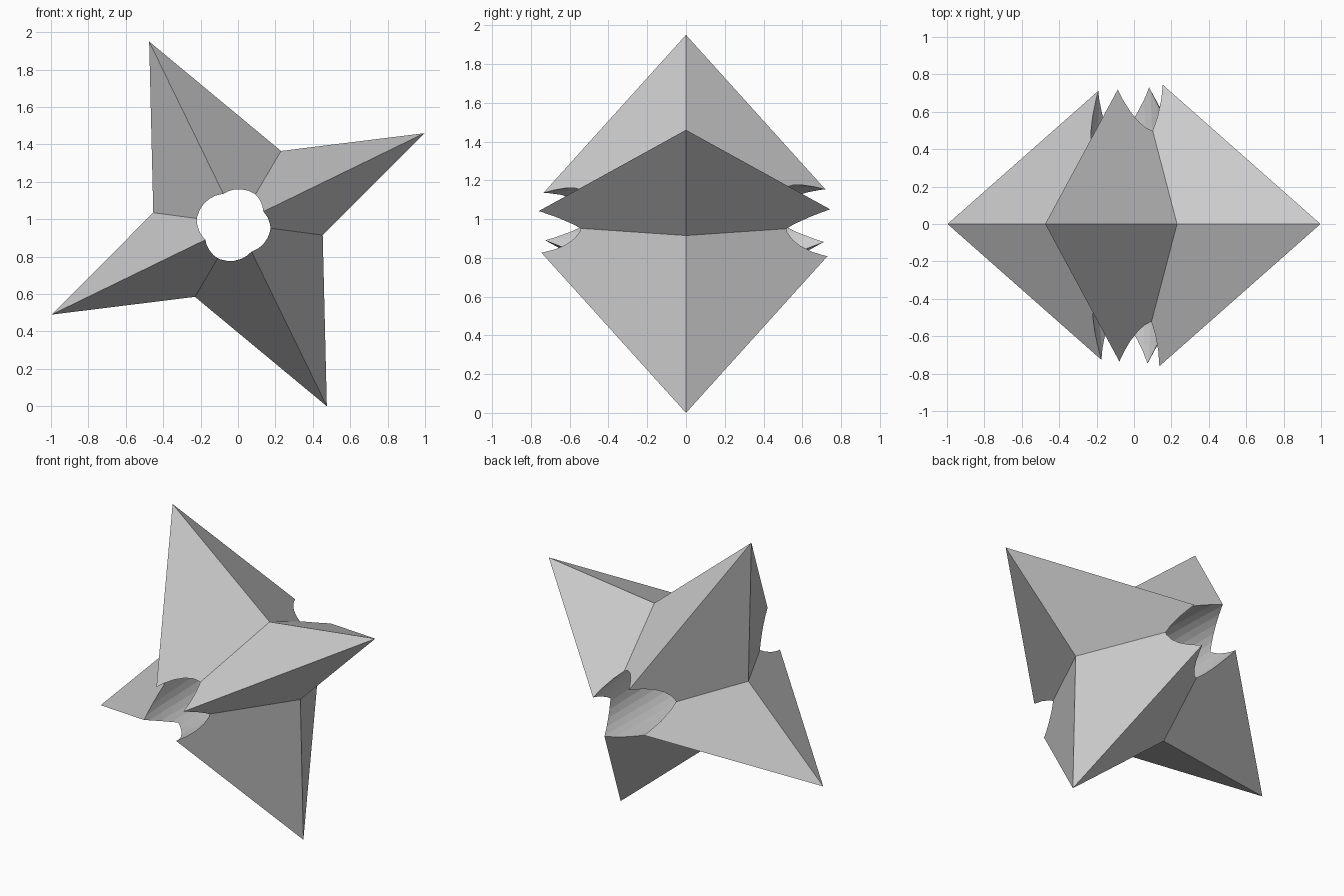
import bpy
import bmesh
from mathutils import Matrix, Vector

CENTRE_Z = 0.975
APEX_Y = 0.88

cube = bpy.data.objects.get("Cube")
if cube:
    bpy.data.objects.remove(cube, do_unlink=True)

# Plain grey material
grey = bpy.data.materials.new("light grey")
grey.use_nodes = True
grey.diffuse_color = (0.6, 0.6, 0.6, 1)
grey.node_tree.nodes["Principled BSDF"].inputs["Base Color"].default_value = (0.6, 0.6, 0.6, 1)


def add_object(name, bm):
    bmesh.ops.recalc_face_normals(bm, faces=bm.faces)
    mesh = bpy.data.meshes.new(name)
    bm.to_mesh(mesh)
    bm.free()
    mesh.materials.append(grey)
    obj = bpy.data.objects.new(name, mesh)
    bpy.context.collection.objects.link(obj)
    return obj


# Star body: half outline (tip, valley, tip, valley), repeated by a half turn
half = [(0.997, 0.485), (0.23, 0.39), (-0.475, 0.975), (-0.453, 0.06)]
outline = half + [(-x, -z) for x, z in half]

bm = bmesh.new()
rim = [bm.verts.new((x, 0, CENTRE_Z + z)) for x, z in outline]
for side in (-1, 1):
    apex = bm.verts.new((0, side * APEX_Y, CENTRE_Z))
    for i, vert in enumerate(rim):
        bm.faces.new((vert, rim[(i + 1) % len(rim)], apex))
star = add_object("star_body", bm)

# Long barrel-shaped bore running front to back
bm = bmesh.new()
bmesh.ops.create_uvsphere(bm, u_segments=32, v_segments=32, radius=1)
bmesh.ops.rotate(bm, verts=bm.verts, matrix=Matrix.Rotation(1.5707963, 3, 'X'))
bmesh.ops.scale(bm, verts=bm.verts, vec=Vector((0.222, 1.31, 0.222)))
bmesh.ops.translate(bm, verts=bm.verts, vec=Vector((-0.02, 0.078, 0.972)))
bore = add_object("bore_cutter", bm)
bore.hide_render = True

# Cut the bore through the star
cut = star.modifiers.new("bore", 'BOOLEAN')
cut.operation = 'DIFFERENCE'
cut.solver = 'EXACT'
cut.object = bore
bpy.context.view_layer.objects.active = star
star.select_set(True)
bpy.ops.object.modifier_apply(modifier=cut.name)
bpy.data.objects.remove(bore, do_unlink=True)
